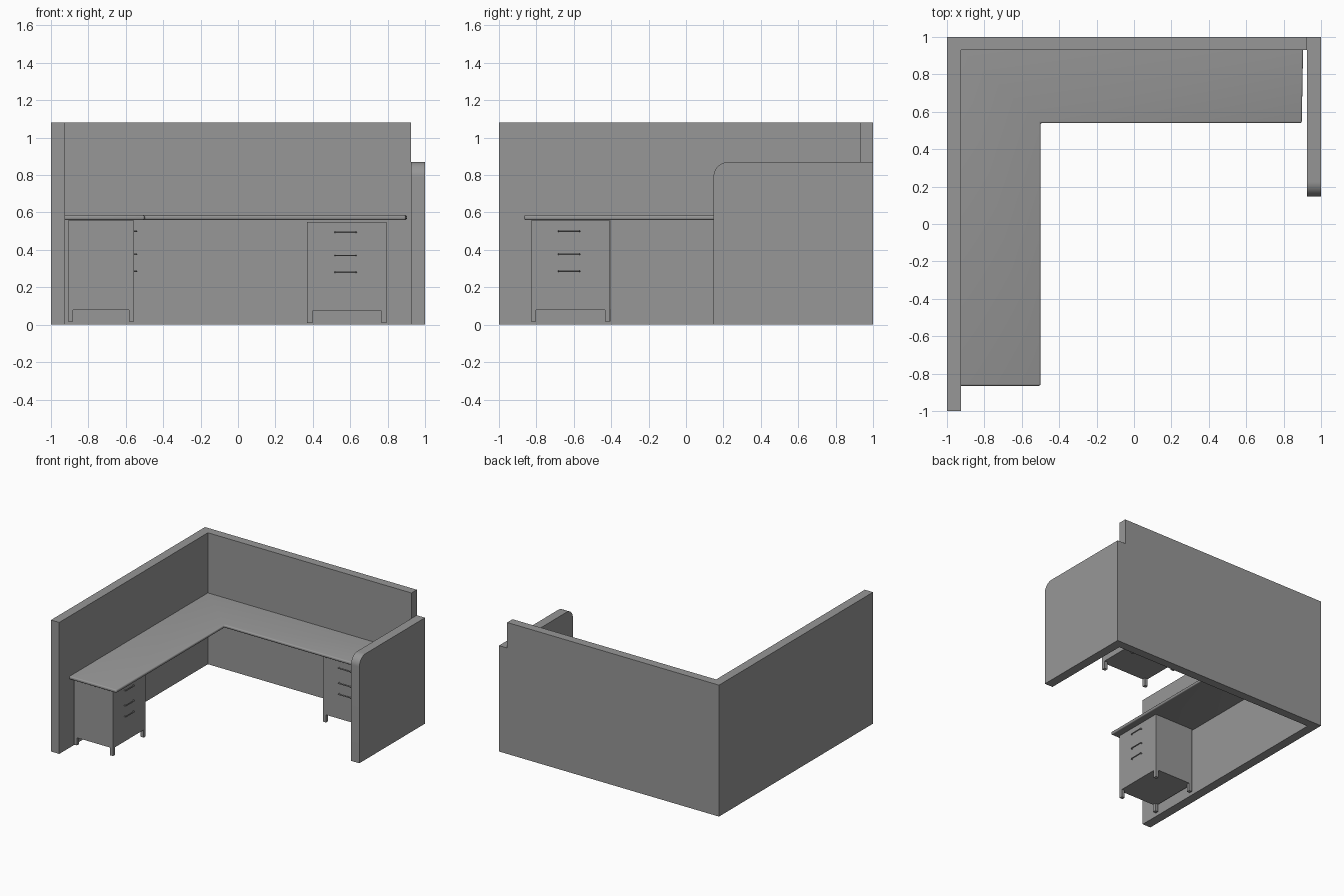
import bpy, bmesh, math
from mathutils import Matrix, Vector

cube = bpy.data.objects.get("Cube")
if cube:
    bpy.data.objects.remove(cube, do_unlink=True)

grey = bpy.data.materials.new("mid grey")
grey.use_nodes = True
colour = (0.31, 0.31, 0.31, 1)
grey.diffuse_color = colour
grey.node_tree.nodes["Principled BSDF"].inputs["Base Color"].default_value = colour


def add_object(name, bm, smooth=False):
    bmesh.ops.recalc_face_normals(bm, faces=bm.faces)
    mesh = bpy.data.meshes.new(name)
    bm.to_mesh(mesh)
    bm.free()
    mesh.materials.append(grey)
    obj = bpy.data.objects.new(name, mesh)
    bpy.context.collection.objects.link(obj)
    if smooth:
        bpy.ops.object.select_all(action='DESELECT')
        obj.select_set(True)
        bpy.context.view_layer.objects.active = obj
        bpy.ops.object.shade_smooth_by_angle(angle=math.radians(35))
    return obj


def extrude(points, direction):
    """Closed outline pushed along a direction into a solid."""
    bm = bmesh.new()
    face = bm.faces.new([bm.verts.new(p) for p in points])
    moved = bmesh.ops.extrude_face_region(bm, geom=[face], use_keep_orig=True)
    verts = [v for v in moved["geom"] if isinstance(v, bmesh.types.BMVert)]
    bmesh.ops.translate(bm, verts=verts, vec=direction)
    return bm


def box(bm, low, high):
    low, high = Vector(low), Vector(high)
    matrix = Matrix.Translation((low + high) / 2) @ Matrix.Diagonal((*(high - low), 1))
    bmesh.ops.create_cube(bm, size=1, matrix=matrix)


# L-shaped privacy wall
wall = [(-1, -1), (-0.925, -1), (-0.925, 0.93), (0.925, 0.93), (0.925, 1), (-1, 1)]
add_object("privacy_wall", extrude([(x, y, 0) for x, y in wall], (0, 0, 1.08)))

# Lower end panel with a rounded top front corner
front, top, radius = 0.147, 0.87, 0.08
panel = [(1, 0), (front, 0)]
for i in range(13):
    a = math.pi - i * math.pi / 24
    panel.append((front + radius + radius * math.cos(a), top - radius + radius * math.sin(a)))
panel.append((1, top))
add_object("end_panel", extrude([(0.925, y, z) for y, z in panel], (0.075, 0, 0)), True)

# L-shaped worktop, rounded only along its free edges
worktop = [(-0.925, -0.865), (-0.5, -0.865), (-0.5, 0.54),
           (0.897, 0.54), (0.904, 0.93), (-0.925, 0.93)]
bm = extrude([(x, y, 0.56) for x, y in worktop], (0, 0, 0.026))


def against_wall(edge):
    return (all(v.co.x < -0.92 for v in edge.verts)
            or all(v.co.y > 0.92 for v in edge.verts))


free = [e for e in bm.edges if not against_wall(e)]
bmesh.ops.bevel(bm, geom=free, offset=0.009, segments=3, profile=0.5, affect='EDGES')
add_object("worktop", bm, True)


# Drawer pedestals, drawn facing -y about their centre and then turned into place
def pedestal(prefix, location, angle):
    place = Matrix.Translation(location) @ Matrix.Rotation(angle, 4, 'Z')
    w, d, leg = 0.2125, 0.1775, 0.027

    bm = bmesh.new()
    box(bm, (-w, -d, 0.063), (w, d, 0.54))
    add_object(prefix + "_cabinet", bm).matrix_world = place

    bm = bmesh.new()
    for sx in (-1, 1):
        for sy in (-1, 1):
            x, y = sx * (w - leg / 2), sy * (d - leg / 2)
            box(bm, (x - leg / 2, y - leg / 2, 0), (x + leg / 2, y + leg / 2, 0.063))
    add_object(prefix + "_legs", bm).matrix_world = place

    for number, z in enumerate((0.484, 0.36, 0.27), 1):
        curve = bpy.data.curves.new("handle_path", 'CURVE')
        curve.dimensions = '3D'
        curve.bevel_depth = 0.0045
        curve.bevel_resolution = 1
        curve.use_fill_caps = True
        spline = curve.splines.new('POLY')
        half, reach = 0.056, 0.013
        path = [(-half, 0.004), (-half, -reach + 0.004), (-half + 0.004, -reach),
                (half - 0.004, -reach), (half, -reach + 0.004), (half, 0.004)]
        spline.points.add(len(path) - 1)
        for point, (x, y) in zip(spline.points, path):
            point.co = (x - 0.0075, y - d, z, 1)
        helper = bpy.data.objects.new("handle_path", curve)
        mesh = bpy.data.meshes.new_from_object(helper)
        bpy.data.objects.remove(helper)
        bm = bmesh.new()
        bm.from_mesh(mesh)
        bpy.data.meshes.remove(mesh)
        add_object(f"{prefix}_handle_{number}", bm, True).matrix_world = place


pedestal("side_pedestal", (-0.7325, -0.6175, 0.016), math.pi / 2)
pedestal("back_pedestal", (0.5825, 0.7525, 0.010), 0)
